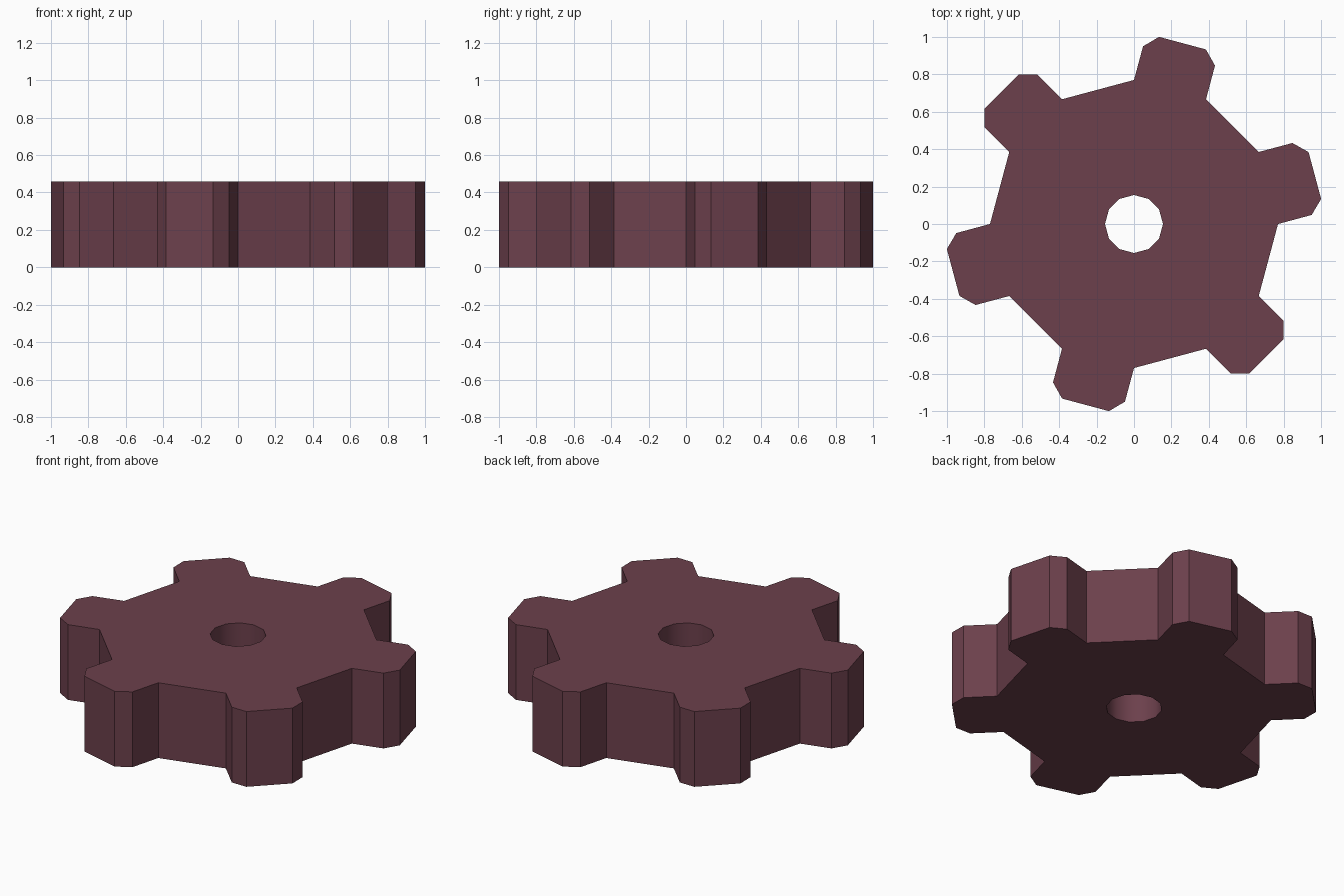
import bpy, bmesh, math
from mathutils import Vector

if "Cube" in bpy.data.objects:
    bpy.data.objects.remove(bpy.data.objects["Cube"])

HEIGHT = 0.46
ROOT_R, HOLE_R = 0.77, 0.155
TEETH = 6

mat = bpy.data.materials.new("dark maroon")
mat.diffuse_color = (0.150, 0.051, 0.072, 1.0)
mat.use_nodes = True
mat.node_tree.nodes["Principled BSDF"].inputs["Base Color"].default_value = mat.diffuse_color

bm = bmesh.new()


def polar(r, deg):
    a = math.radians(deg)
    return Vector((r * math.cos(a), r * math.sin(a), 0))


# Flat gear profile: twelve hub quads around the bore
n = TEETH * 2
root = [bm.verts.new(polar(ROOT_R, i * 30)) for i in range(n)]
hole = [bm.verts.new(polar(HOLE_R, i * 30)) for i in range(n)]
for i in range(n):
    j = (i + 1) % n
    bm.faces.new((hole[i], root[i], root[j], hole[j]))

# Chamfered teeth on every second hub side
for t in range(TEETH):
    i = t * 2
    mid = i * 30 + 15
    out, side = polar(1, mid), polar(1, mid + 90)
    tip = [bm.verts.new(out * r + side * s) for r, s in
           ((0.93, -0.199), (1.001, -0.13), (1.001, 0.13), (0.93, 0.199))]
    bm.faces.new([root[i]] + tip + [root[i + 1]])

# Raise the profile into a solid
base = bm.faces[:]
res = bmesh.ops.extrude_face_region(bm, geom=base, use_keep_orig=True)
bmesh.ops.translate(bm, vec=(0, 0, HEIGHT),
                    verts=[g for g in res["geom"] if isinstance(g, bmesh.types.BMVert)])
bmesh.ops.recalc_face_normals(bm, faces=bm.faces[:])

# Smooth bore wall with crisp edges everywhere else
for f in bm.faces:
    f.smooth = all(v.co.xy.length < HOLE_R + 0.01 for v in f.verts)
for e in bm.edges:
    e.smooth = all(f.smooth for f in e.link_faces)

mesh = bpy.data.meshes.new("gear")
bm.to_mesh(mesh)
bm.free()
mesh.materials.append(mat)
gear = bpy.data.objects.new("gear", mesh)
bpy.context.collection.objects.link(gear)
